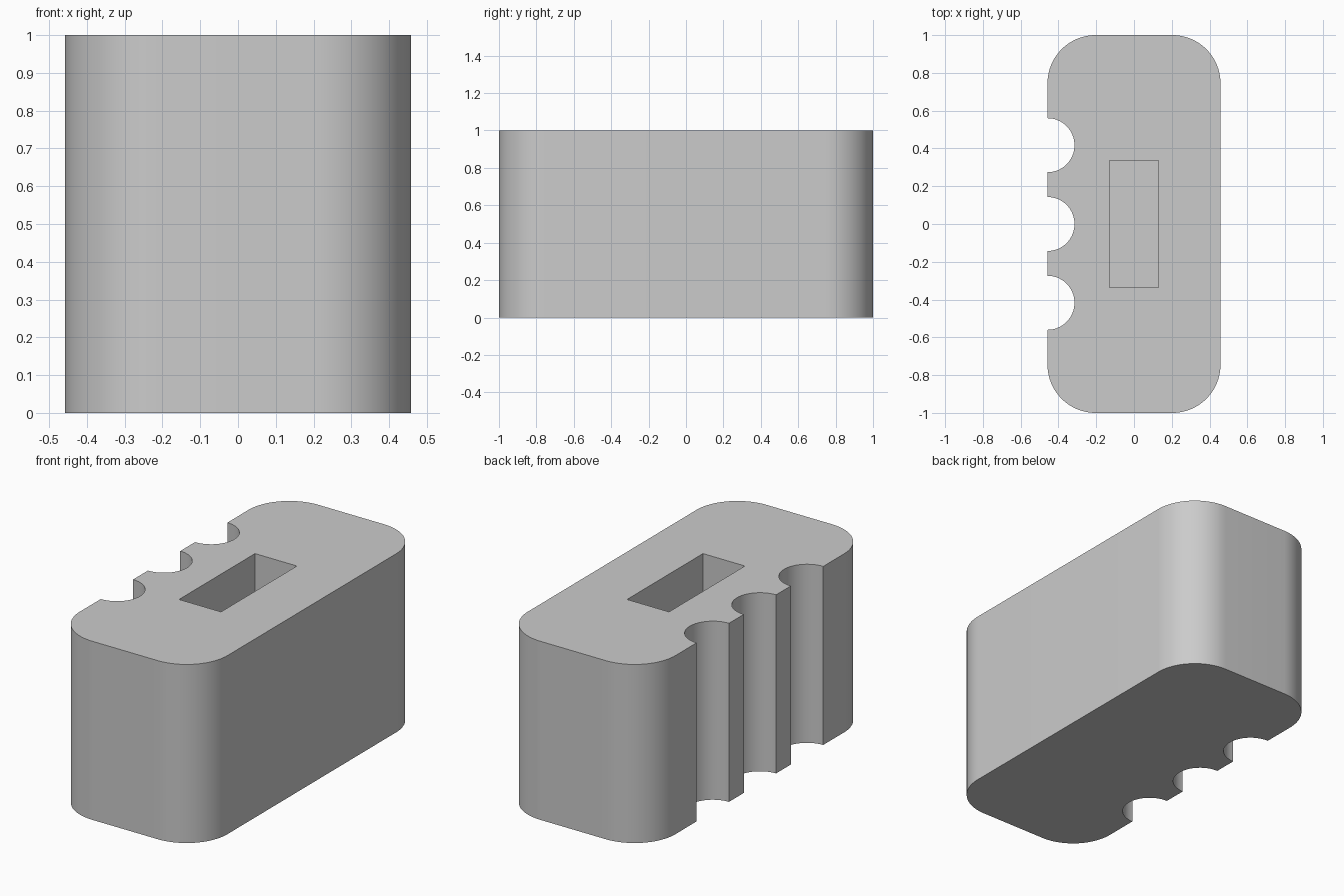
import bpy, bmesh
from math import cos, sin, pi

HALF_X, HALF_Y, HEIGHT = 0.458, 1.0, 1.0
CORNER_R, NOTCH_R = 0.255, 0.143
NOTCH_Y = (0.417, 0, -0.417)
POCKET_X, POCKET_Y, POCKET_DEPTH = 0.13, 0.336, 0.5

if "Cube" in bpy.data.objects:
    bpy.data.objects.remove(bpy.data.objects["Cube"], do_unlink=True)

grey = bpy.data.materials.new("light grey")
grey.use_nodes = True
grey.diffuse_color = (0.6, 0.6, 0.6, 1)
grey.node_tree.nodes["Principled BSDF"].inputs["Base Color"].default_value = (0.6, 0.6, 0.6, 1)


def arc(cx, cy, r, start, end, steps):
    angles = [start + (end - start) * i / steps for i in range(steps + 1)]
    return [(cx + r * cos(a), cy + r * sin(a)) for a in angles]


def prism(name, outline, z0, z1):
    """Extrude a counter-clockwise outline from z0 to z1."""
    bm = bmesh.new()
    base = bm.faces.new([bm.verts.new((x, y, z0)) for x, y in outline])
    top = bmesh.ops.extrude_face_region(bm, geom=[base], use_keep_orig=True)["geom"]
    verts = [g for g in top if isinstance(g, bmesh.types.BMVert)]
    bmesh.ops.translate(bm, verts=verts, vec=(0, 0, z1 - z0))
    bmesh.ops.recalc_face_normals(bm, faces=bm.faces)
    mesh = bpy.data.meshes.new(name)
    bm.to_mesh(mesh)
    bm.free()
    mesh.materials.append(grey)
    obj = bpy.data.objects.new(name, mesh)
    bpy.context.collection.objects.link(obj)
    return obj


# Block outline: rounded corners, three half-round notches along the -x side
cx, cy = HALF_X - CORNER_R, HALF_Y - CORNER_R
outline = arc(cx, -cy, CORNER_R, -pi / 2, 0, 20)
outline += arc(cx, cy, CORNER_R, 0, pi / 2, 20)
outline += arc(-cx, cy, CORNER_R, pi / 2, pi, 20)
for y in NOTCH_Y:
    outline += arc(-HALF_X, y, NOTCH_R, pi / 2, -pi / 2, 32)
outline += arc(-cx, -cy, CORNER_R, pi, 1.5 * pi, 20)
block = prism("notched_block", outline, 0, HEIGHT)

# Rectangular pocket sunk into the top
corners = [(sx * POCKET_X, sy * POCKET_Y) for sx, sy in ((-1, -1), (1, -1), (1, 1), (-1, 1))]
cutter = prism("pocket_cutter", corners, HEIGHT - POCKET_DEPTH, HEIGHT + 0.1)
cutter.hide_render = True
cut = block.modifiers.new("pocket", 'BOOLEAN')
cut.operation, cut.solver, cut.object = 'DIFFERENCE', 'EXACT', cutter

bpy.ops.object.select_all(action='DESELECT')
block.select_set(True)
bpy.context.view_layer.objects.active = block
bpy.ops.object.modifier_apply(modifier=cut.name)
bpy.data.objects.remove(cutter, do_unlink=True)

# Smooth round sides with crisp rims
bpy.ops.object.shade_smooth_by_angle(angle=pi / 6)
